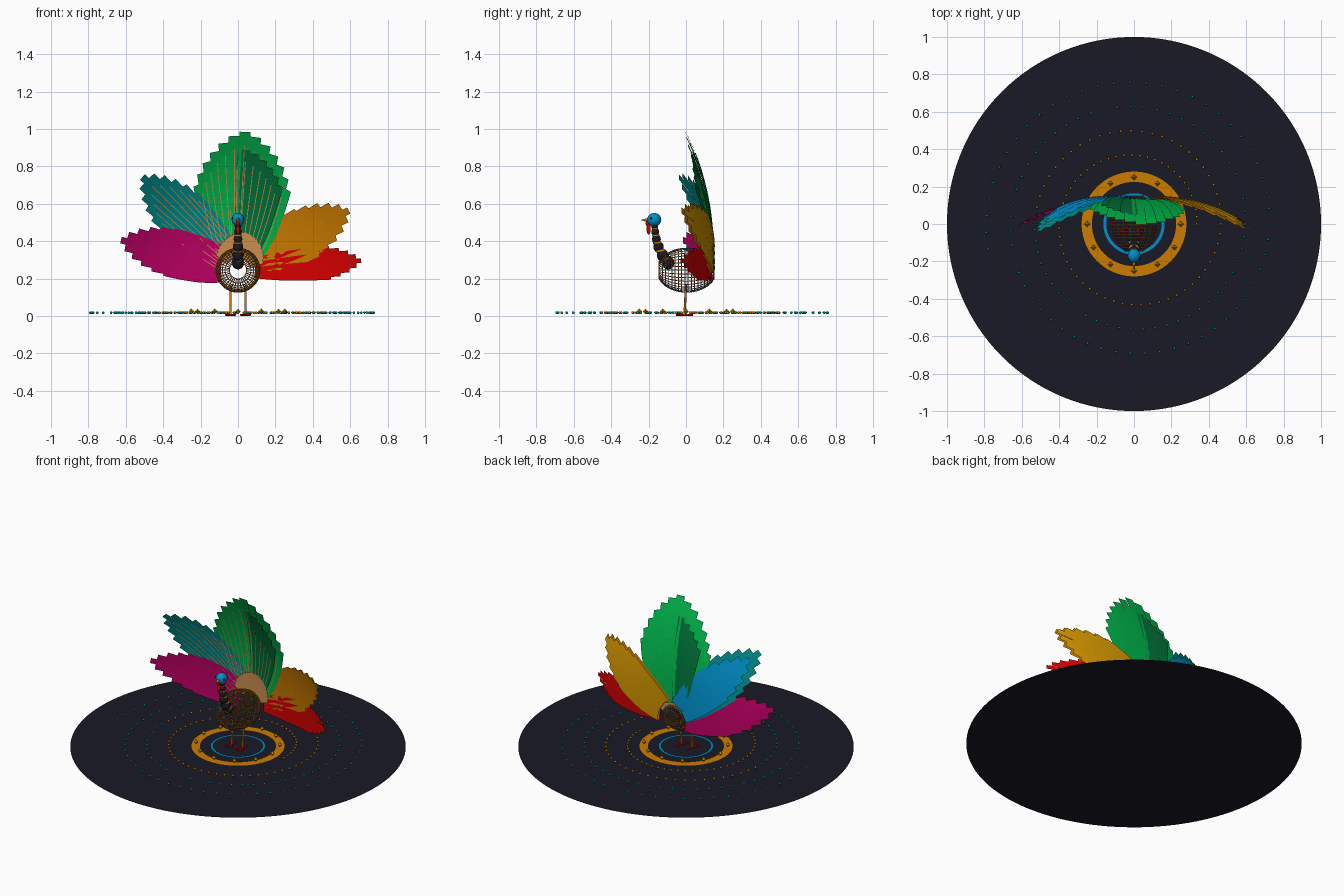
import bpy, bmesh, math
from math import sin, cos, pi, radians
from mathutils import Vector, Matrix

cube = bpy.data.objects.get("Cube")
if cube:
    bpy.data.objects.remove(cube)

# Flat colours
def material(name, *rgb):
    m = bpy.data.materials.new(name)
    m.use_nodes = True
    m.diffuse_color = (*rgb, 1)
    m.node_tree.nodes["Principled BSDF"].inputs["Base Color"].default_value = (*rgb, 1)
    return m

DARK = material("charcoal", .01, .01, .019)
ORANGE = material("orange", .6, .2, 0)
BLUE = material("blue", 0, .28, .6)
TEAL = material("teal", 0, .26, .25)
GREEN = material("green", 0, .47, .07)
FOREST = material("dark green", 0, .17, .04)
MAGENTA = material("magenta", .52, 0, .13)
RED = material("red", .66, 0, 0)
GOLD = material("gold", .62, .29, 0)
TAN = material("tan", .62, .28, .08)


def finish(name, bm, mat, smooth=False):
    me = bpy.data.meshes.new(name)
    bm.to_mesh(me)
    bm.free()
    me.materials.append(mat)
    for p in me.polygons:
        p.use_smooth = smooth
    ob = bpy.data.objects.new(name, me)
    bpy.context.collection.objects.link(ob)
    return ob


def balls(name, items, mat):
    """items: (centre, radii) pairs joined in one object"""
    bm = bmesh.new()
    for c, r in items:
        bmesh.ops.create_uvsphere(bm, u_segments=16, v_segments=10, radius=1,
            matrix=Matrix.Translation(c) @ Matrix.Diagonal((*r, 1)))
    return finish(name, bm, mat, True)


def diamonds(name, points, size, mat):
    bm = bmesh.new()
    for p in points:
        bmesh.ops.create_uvsphere(bm, u_segments=4, v_segments=2, radius=size,
                                  matrix=Matrix.Translation(p))
    return finish(name, bm, mat)


def tubes(name, paths, radius, mat, cyclic=False):
    cu = bpy.data.curves.new(name, 'CURVE')
    cu.dimensions = '3D'
    cu.bevel_depth = radius
    cu.bevel_resolution = 2
    cu.use_fill_caps = True
    for path in paths:
        s = cu.splines.new('POLY')
        s.points.add(len(path) - 1)
        for pt, co in zip(s.points, path):
            pt.co = (*co, 1)
        s.use_cyclic_u = cyclic
    cu.materials.append(mat)
    ob = bpy.data.objects.new(name, cu)
    bpy.context.collection.objects.link(ob)
    bpy.ops.object.select_all(action='DESELECT')
    ob.select_set(True)
    bpy.context.view_layer.objects.active = ob
    bpy.ops.object.convert(target='MESH')
    bpy.ops.object.shade_smooth()


def flat_ring(name, inner, outer, z, mat):
    bm = bmesh.new()
    n = 96
    rows = [[bm.verts.new((r * cos(2*pi*i/n), r * sin(2*pi*i/n), z)) for i in range(n)]
            for r in (inner, outer)]
    for i in range(n):
        j = (i + 1) % n
        bm.faces.new((rows[0][i], rows[1][i], rows[1][j], rows[0][j]))
    return finish(name, bm, mat)


# Ground disc with rings, studs and a spiral of dots
bm = bmesh.new()
bmesh.ops.create_circle(bm, cap_ends=True, segments=128, radius=1)
finish("ground_disc", bm, DARK)
flat_ring("orange_ring", .225, .28, .006, ORANGE)
flat_ring("blue_ring", .148, .164, .006, BLUE)
diamonds("ring_studs", [(.25*cos(i*pi/6), .25*sin(i*pi/6), .025) for i in range(12)], .015, GOLD)
spiral = []
for i in range(195):
    turn = i / 55
    r = .335 + .13 * turn
    spiral.append((r * cos(2*pi*turn), r * sin(2*pi*turn), .018))
dot = (.007, .007, .007)
balls("inner_spiral_dots", [(p, dot) for p in spiral if math.hypot(*p[:2]) < .53], ORANGE)
balls("outer_spiral_dots", [(p, dot) for p in spiral if math.hypot(*p[:2]) >= .53], TEAL)


# Tail: clusters of narrow blunt feathers curving forward at the tips
ROOT = Vector((0, .135, .25))

def strip(bm, angle, start, length, width, shift, tilt, spread):
    along = Vector((cos(angle), 0, sin(angle)))
    across = Vector((-sin(angle), 0, cos(angle)))
    bend = .12 + .075 * abs(cos(angle))
    prev = None
    for k in range(9):
        r = start + (length - start) * k / 8
        w = width * (min(1, .2 + r / (.6 * length)) if width > .01 else 1) / 2
        row = []
        for side in (-1, 1):
            p = ROOT + along * r + across * (side * w + spread * (1 - (r / length) ** 2))
            p.y += shift + tilt * p.x - bend * (r / .7) ** 2.6
            row.append(bm.verts.new(p))
        if prev:
            bm.faces.new((prev[0], prev[1], row[1], row[0]))
        prev = row


def cluster(name, mat, axis, half, tip, edge, count=11, shift=0, tilt=0, spread=.05,
            shafts=False, start=.09):
    feathers, lines = bmesh.new(), bmesh.new()
    for i in range(count):
        t = 2 * i / (count - 1) - 1
        angle = radians(axis + half * t)
        length = tip - (tip - edge) * abs(t) ** 1.3
        width = 2.5 * radians(half) * tip * .85 / count
        layer = shift + .0012 * (i % 2) + .0005 * i
        strip(feathers, angle, start, length, width, layer, tilt, spread * t)
        strip(lines, angle, start, length * .9, .004, layer - .005, tilt, spread * t)
    finish(name, feathers, mat)
    if shafts:
        finish(name + "_shafts", lines, TAN)
    else:
        lines.free()


cluster("green_feathers", GREEN, 87, 28, .735, .5, 13, spread=.07, shafts=True)
cluster("dark_green_feathers", FOREST, 86, 22, .64, .5, 11, tilt=-.1, shafts=True)
cluster("teal_feathers", TEAL, 136, 16, .71, .47, 11, .004, shafts=True)
cluster("blue_feathers", BLUE, 136, 14, .65, .43, 9, .016)
cluster("magenta_feathers", MAGENTA, 166, 16.5, .645, .4, 11, .002, spread=.06)
cluster("amber_feathers", ORANGE, 28, 16.5, .67, .44, 11, .004, spread=.06)
cluster("gold_feathers", GOLD, 28, 16, .665, .43, 11, .016, spread=.06)
cluster("red_feathers", RED, 4, 9, .66, .5, 9, .002, spread=.035)
cluster("tail_base_feathers", TAN, 80, 62, .2, .14, 17, -.014, spread=0, start=.06)

# Open wire body, its axis running front to back
BODY = Vector((0, .003, .245))
def body_point(lat, lon):
    return BODY + Vector((.118*cos(lat)*cos(lon), .16*sin(lat), .118*cos(lat)*sin(lon)))

limit = radians(66)
lats = [math.asin(-.92 + 1.84 * i / 17) for i in range(18)]
lons = [2 * pi * i / 36 for i in range(36)]
ribs = [[body_point(-limit + 2*limit*k/14, o) for k in range(15)] for o in lons]
tubes("body_hoops", [[body_point(a, o) for o in lons] for a in lats], .0026, ORANGE, True)
tubes("body_blue_ribs", ribs[::2], .0026, BLUE)
tubes("body_red_ribs", ribs[1::2], .0022, RED)

# Neck of stacked beads
neck = [(-.095, .285, .036), (-.125, .325, .034), (-.147, .37, .031),
        (-.158, .41, .026), (-.165, .45, .023), (-.168, .48, .02)]
balls("neck_beads", [((0, y, z), (r*.9, r*.9, r)) for y, z, r in neck], DARK)
collars = [((a[0]+b[0])/2, (a[1]+b[1])/2, min(a[2], b[2])*.93) for a, b in zip(neck, neck[1:])]
balls("neck_collars", [((0, y, z), (r, r, r*.45)) for y, z, r in collars], ORANGE)

# Head, eyes, beak and wattle
balls("head", [((0, -.17, .515), (.034, .038, .036))], BLUE)
balls("eyes", [((s*.029, -.187, .523), (.006, .006, .006)) for s in (-1, 1)], DARK)
bm = bmesh.new()
bmesh.ops.create_cone(bm, cap_ends=True, segments=12, radius1=.014, radius2=.001, depth=.045,
    matrix=Matrix.Translation((0, -.217, .513)) @ Matrix.Rotation(pi/2, 4, 'X'))
finish("beak", bm, ORANGE, True)
balls("wattle", [((0, -.2, .465), (.01, .011, .03)), ((0, -.207, .495), (.008, .009, .015))], RED)

# Legs and three-toed feet
tubes("legs", [[(s*.04, 0, .165), (s*.04, -.008, .006)] for s in (-1, 1)], .006, ORANGE)
tubes("toes", [[(s*.04, -.008, .006), (s*.04 + .045*sin(a), -.008 - .045*cos(a), .006)]
               for s in (-1, 1) for a in (-.6, 0, .6, pi)], .005, RED)
